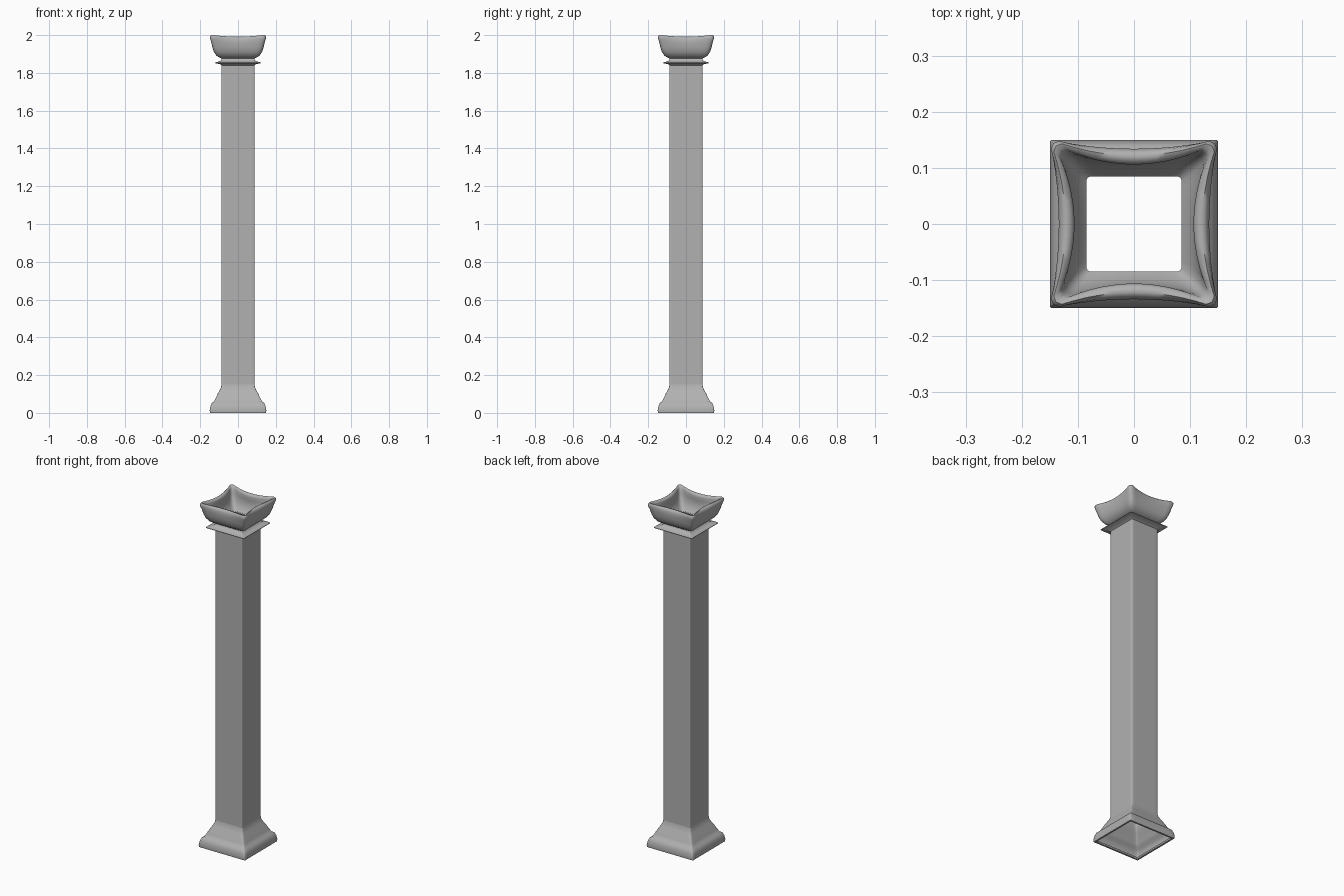
import bpy, bmesh

STEPS = 12  # segments along each side of a square section

# Mid grey stone
stone = bpy.data.materials.new("stone")
stone.diffuse_color = (0.44, 0.44, 0.44, 1)


def section(z, a, pull=0.0, dip=0.0, r=0.004):
    """Rounded square ring; side middles are pulled inward and dipped."""
    side = []
    for i in range(STEPS + 1):
        t = -1 + 2 * i / STEPS
        k = 1 - t * t
        side.append((t * (a - r), -(a - pull * k), z - dip * k))
    c = a - 0.29 * r
    side.append((c, -c, z))
    pts = []
    for _ in range(4):
        pts += side
        side = [(-y, x, h) for x, y, h in side]
    return pts


def loft(name, rows, angle=0.9):
    """Skin a stack of square sections into an open hollow shell."""
    bm = bmesh.new()
    rings = [[bm.verts.new(p) for p in section(*row)] for row in rows]
    n = len(rings[0])
    for lo, hi in zip(rings, rings[1:]):
        for i in range(n):
            j = (i + 1) % n
            bm.faces.new((lo[i], lo[j], hi[j], hi[i]))
    mesh = bpy.data.meshes.new(name)
    bm.to_mesh(mesh)
    bm.free()
    mesh.materials.append(stone)
    ob = bpy.data.objects.new(name, mesh)
    bpy.context.collection.objects.link(ob)
    bpy.ops.object.select_all(action='DESELECT')
    ob.select_set(True)
    bpy.context.view_layer.objects.active = ob
    bpy.ops.object.shade_smooth_by_angle(angle=angle)
    return ob


# Flared foot with a small lip turned in underneath
loft("base", [(0.008, 0.134), (0.0, 0.138), (0.0, 0.148), (0.012, 0.15),
              (0.035, 0.146), (0.052, 0.139), (0.06, 0.127), (0.075, 0.120),
              (0.10, 0.108), (0.12, 0.097), (0.135, 0.090), (0.15, 0.087)])

# Straight hollow shaft
loft("shaft", [(0.15, 0.087), (1.0, 0.087), (1.84, 0.087)])

# Thin sharp collar below the capital
loft("collar", [(1.84, 0.087), (1.846, 0.095), (1.852, 0.123),
                (1.855, 0.123), (1.860, 0.100), (1.868, 0.088), (1.876, 0.087)])

# Bowl-shaped capital with raised corners, rolled rim and inner wall
loft("capital", [(1.876, 0.087, 0, 0, 0.008), (1.882, 0.100, 0, 0, 0.012),
                 (1.892, 0.115, 0.001, 0, 0.016), (1.91, 0.127, 0.002, 0, 0.018),
                 (1.935, 0.136, 0.004, 0, 0.018), (1.96, 0.141, 0.007, 0.002, 0.016),
                 (1.98, 0.147, 0.013, 0.005, 0.014), (1.993, 0.148, 0.018, 0.007, 0.014),
                 (2.0, 0.143, 0.021, 0.008, 0.014), (1.997, 0.136, 0.026, 0.009, 0.014),
                 (1.985, 0.130, 0.024, 0.008, 0.014), (1.96, 0.125, 0.016, 0.004, 0.014),
                 (1.93, 0.117, 0.008, 0.001, 0.014), (1.90, 0.101, 0.002, 0, 0.012),
                 (1.882, 0.085, 0, 0, 0.008)], 1.0)
